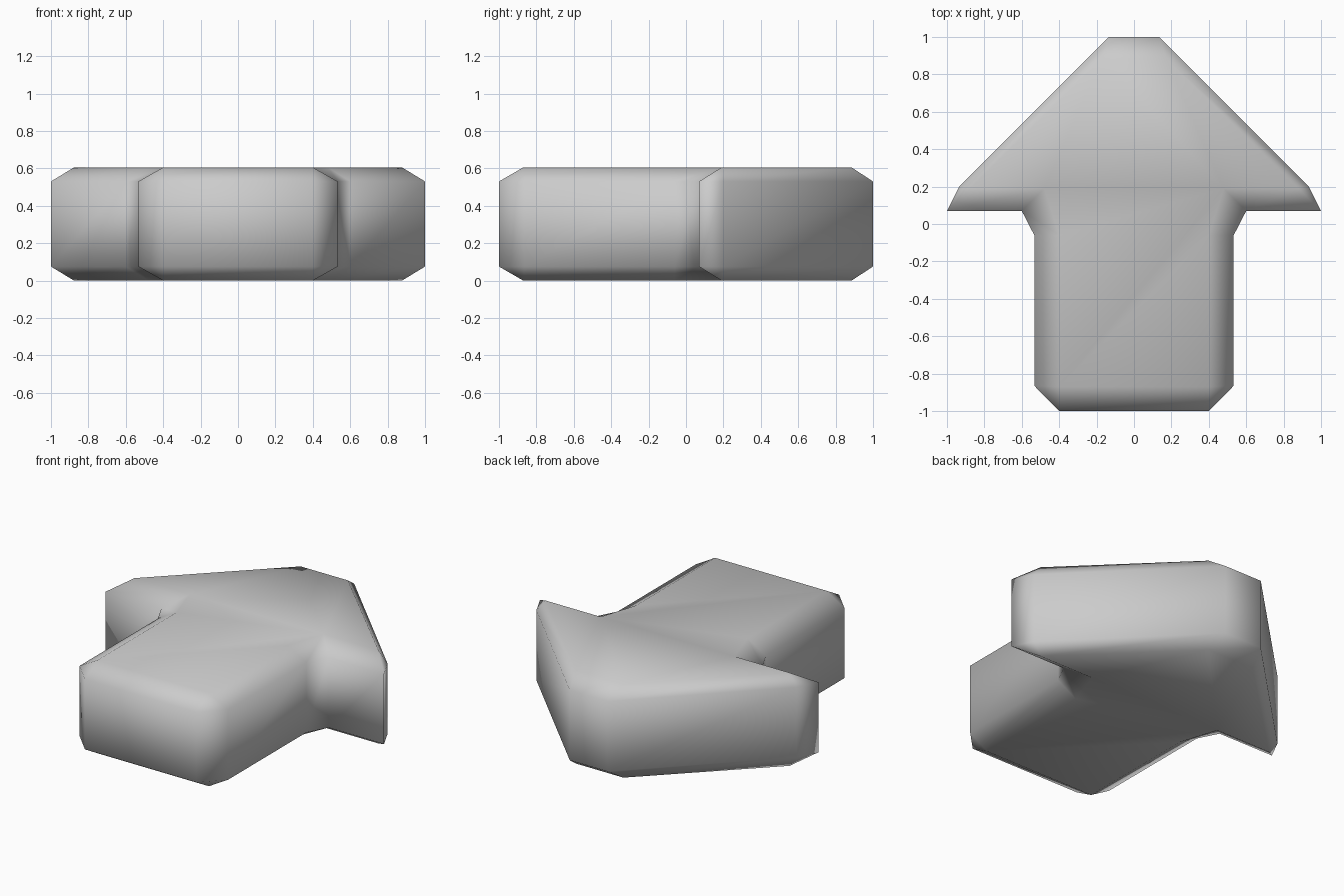
import bpy, bmesh

if "Cube" in bpy.data.objects:
    bpy.data.objects.remove(bpy.data.objects["Cube"])

# Right half of the arrow outline, from the tail end to the tip:
# (side wall x, y), (cap rim x, y) - coinciding rim points merge
HALF = [
    ((0.40, -1.00), (0.40, -0.87)),
    ((0.533, -0.865), (0.40, -0.87)),
    ((0.533, -0.06), (0.40, -0.06)),
    ((0.60, 0.07), (0.48, 0.19)),
    ((1.00, 0.07), (0.877, 0.19)),
    ((0.935, 0.20), (0.877, 0.19)),
    ((0.135, 1.00), (0.17, 0.885)),
]
HEIGHT, CHAMFER = 0.605, 0.075


def mirrored(points):
    return points + [(-x, y) for x, y in reversed(points)]


wall = mirrored([p[0] for p in HALF])
rim = mirrored([p[1] for p in HALF])

bm = bmesh.new()

# Stacked rings: bottom rim, lower wall, upper wall, top rim
levels = [(rim, 0), (wall, CHAMFER), (wall, HEIGHT - CHAMFER), (rim, HEIGHT)]
rings = [[bm.verts.new((x, y, z)) for x, y in pts] for pts, z in levels]
n = len(wall)
for low, high in zip(rings, rings[1:]):
    for i in range(n):
        j = (i + 1) % n
        bm.faces.new((low[i], low[j], high[j], high[i]))

# Flat caps
bm.faces.new(rings[3])
bm.faces.new(rings[0][::-1])
bmesh.ops.remove_doubles(bm, verts=bm.verts[:], dist=0.001)
bmesh.ops.recalc_face_normals(bm, faces=bm.faces[:])

mesh = bpy.data.meshes.new("arrow_block")
bm.to_mesh(mesh)
bm.free()
for face in mesh.polygons:
    face.use_smooth = True
arrow = bpy.data.objects.new("arrow_block", mesh)
bpy.context.collection.objects.link(arrow)
